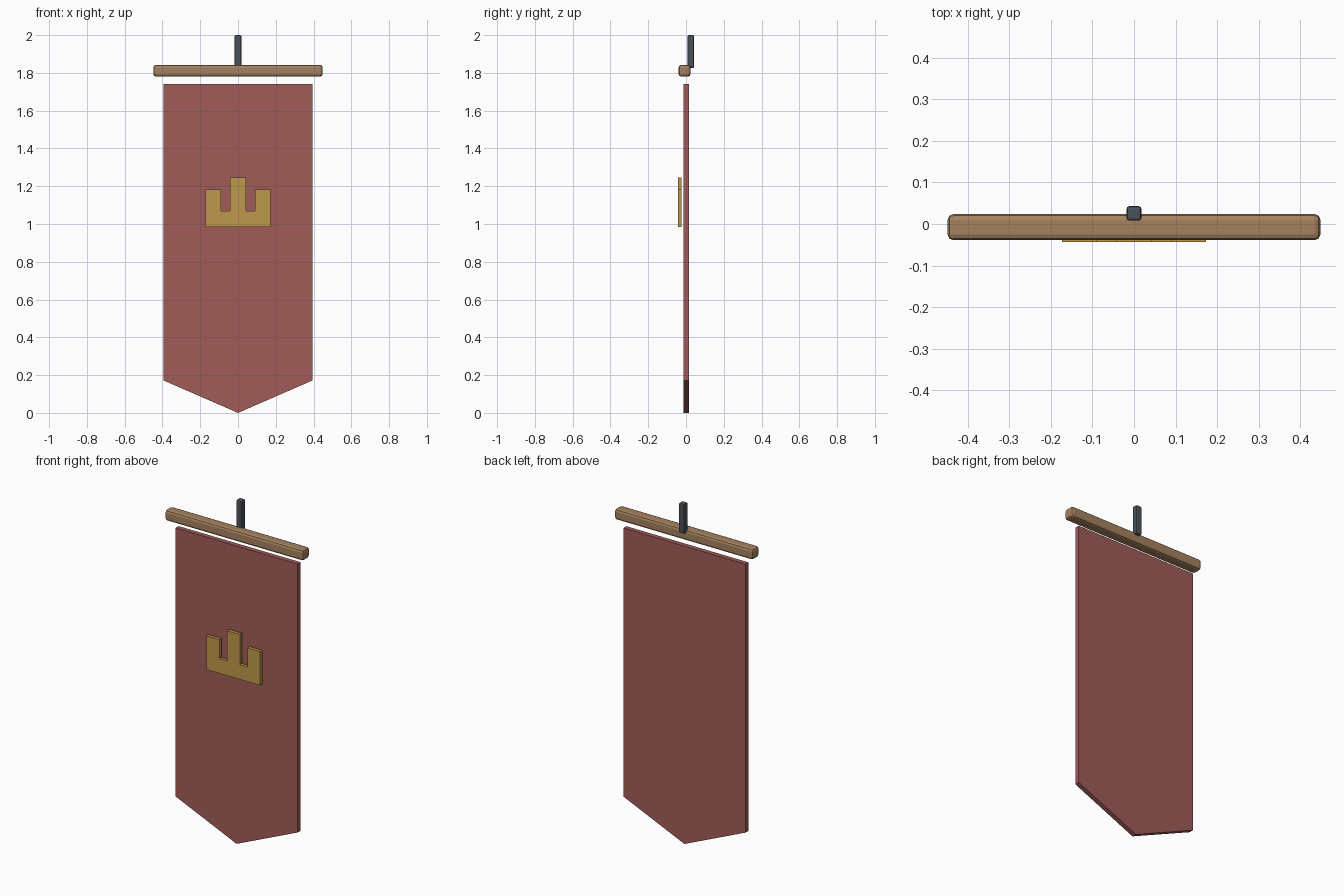
import bpy
import bmesh
from mathutils import Vector

cube = bpy.data.objects.get("Cube")
if cube:
    bpy.data.objects.remove(cube, do_unlink=True)


def material(name, rgb):
    mat = bpy.data.materials.new(name)
    mat.use_nodes = True
    mat.diffuse_color = (*rgb, 1)
    bsdf = mat.node_tree.nodes["Principled BSDF"]
    bsdf.inputs["Base Color"].default_value = (*rgb, 1)
    bsdf.inputs["Roughness"].default_value = 0.8
    return mat


def finish(name, bm, mat, bevel=0):
    bmesh.ops.recalc_face_normals(bm, faces=bm.faces)
    mesh = bpy.data.meshes.new(name)
    bm.to_mesh(mesh)
    bm.free()
    mesh.materials.append(mat)
    obj = bpy.data.objects.new(name, mesh)
    bpy.context.collection.objects.link(obj)
    if bevel:
        mod = obj.modifiers.new("soft_edges", "BEVEL")
        mod.width = bevel
        mod.segments = 2
    return obj


def box(name, low, high, mat, bevel):
    low, high = Vector(low), Vector(high)
    bm = bmesh.new()
    bmesh.ops.create_cube(bm, size=1)
    bmesh.ops.scale(bm, vec=high - low, verts=bm.verts)
    bmesh.ops.translate(bm, vec=(low + high) / 2, verts=bm.verts)
    return finish(name, bm, mat, bevel)


def slab(name, half, front, back, mat):
    """Extrude a mirrored outline; half runs bottom to top on the +x side."""
    outline = half + [(-x, z) for x, z in reversed(half) if x > 0]
    bm = bmesh.new()
    face = bm.faces.new([bm.verts.new((x, front, z)) for x, z in outline])
    geom = bmesh.ops.extrude_face_region(bm, geom=[face])["geom"]
    moved = [g for g in geom if isinstance(g, bmesh.types.BMVert)]
    bmesh.ops.translate(bm, vec=(0, back - front, 0), verts=moved)
    return finish(name, bm, mat)


red = material("red cloth", (0.352, 0.107, 0.098))
wood = material("brown wood", (0.376, 0.223, 0.114))
gold = material("gold", (0.515, 0.314, 0.072))
iron = material("dark iron", (0.07, 0.084, 0.098))

# Hanging cloth with a pointed lower edge
slab("banner_cloth", [(0, 0), (0.395, 0.172), (0.395, 1.742)], -0.013, 0.015, red)

# Three-pronged emblem floating just in front of the cloth
slab("emblem", [(0.173, 0.984), (0.173, 1.182), (0.09, 1.182),
                (0.09, 1.07), (0.042, 1.07), (0.042, 1.247)],
     -0.043, -0.023, gold)

# Crossbar and the hanger behind it
box("crossbar", (-0.448, -0.039, 1.78), (0.448, 0.024, 1.843), wood, 0.014)
box("hanger", (-0.018, 0.008, 1.826), (0.018, 0.043, 2), iron, 0.007)
